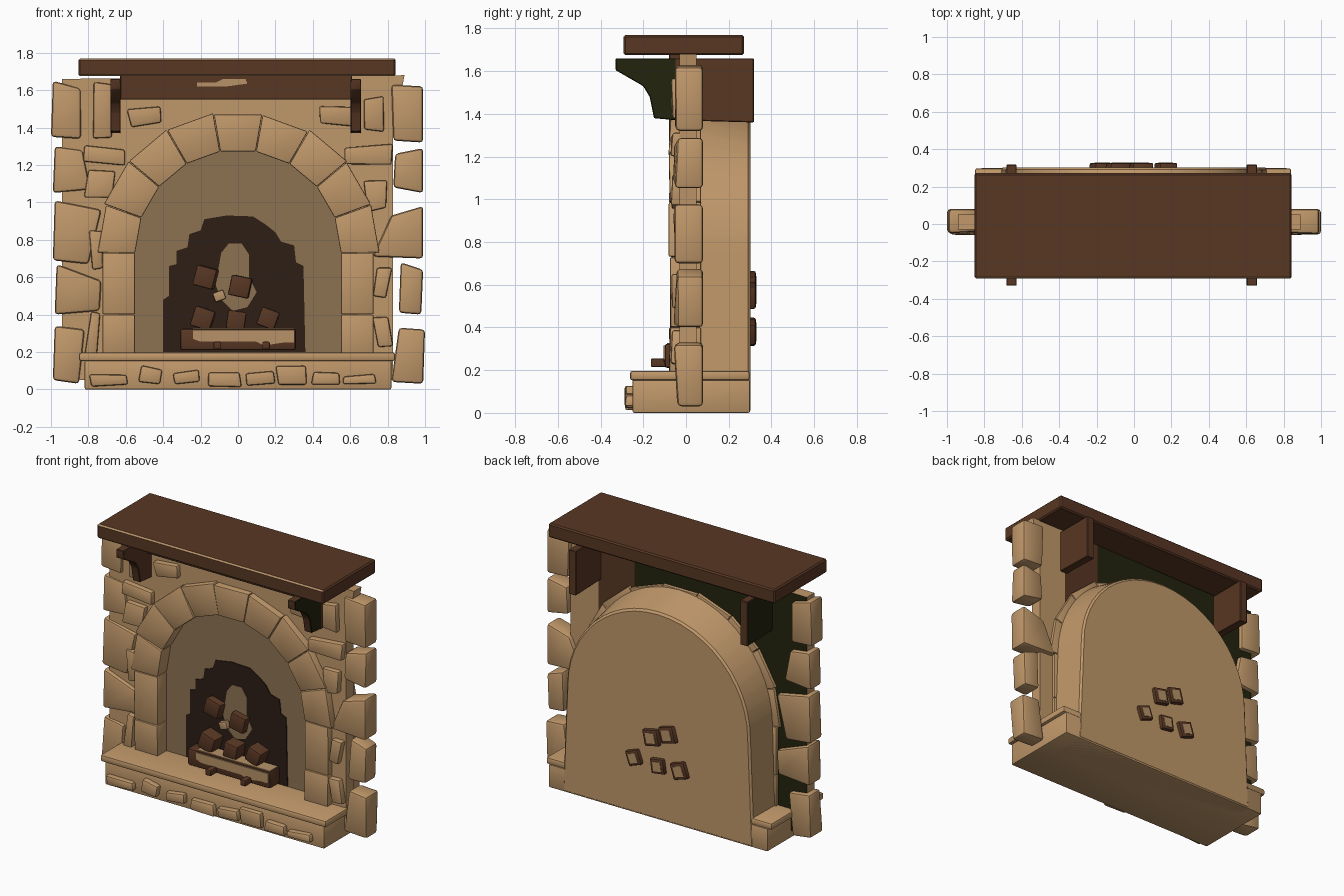
import bpy, bmesh, math, random
from mathutils import Vector

if "Cube" in bpy.data.objects:
    bpy.data.objects.remove(bpy.data.objects["Cube"])

random.seed(4)


def material(name, r, g, b):
    m = bpy.data.materials.new(name)
    m.diffuse_color = (r, g, b, 1)
    m.use_nodes = True
    m.node_tree.nodes["Principled BSDF"].inputs["Base Color"].default_value = m.diffuse_color
    return m


STONE = material("tan_stone", 0.53, 0.315, 0.145)
RECESS = material("smoky_stone", 0.27, 0.17, 0.083)
WOOD = material("brown_wood", 0.098, 0.038, 0.017)
SOOT = material("soot", 0.026, 0.013, 0.008)
OLIVE = material("dark_olive", 0.016, 0.017, 0.004)
CUT = material("pale_cut_wood", 0.48, 0.29, 0.14)


def finish(name, bm, mats):
    bmesh.ops.recalc_face_normals(bm, faces=bm.faces[:])
    mesh = bpy.data.meshes.new(name)
    bm.to_mesh(mesh)
    bm.free()
    ob = bpy.data.objects.new(name, mesh)
    bpy.context.collection.objects.link(ob)
    for m in mats:
        mesh.materials.append(m)
    return ob


def prism(name, pts, a, b, mats, bevel=0.0, seg=2, axis="y", wobble=0.0, cuts=(), rule=None, back=None):
    """Extrude a profile from a to b along y (points are x,z) or along x (points are y,z).
    back may give a different outline, with as many points, for the far end."""
    def place(p, d):
        return Vector((p[0], d, p[1])) if axis == "y" else Vector((d, p[0], p[1]))
    bm = bmesh.new()
    n = len(pts)
    va = [bm.verts.new(place(p, a + random.uniform(-wobble, wobble))) for p in pts]
    vb = [bm.verts.new(place(p, b)) for p in (back or pts)]
    bm.faces.new(va)
    bm.faces.new(vb[::-1])
    for i in range(n):
        j = (i + 1) % n
        bm.faces.new((va[i], vb[i], vb[j], va[j]))
    bmesh.ops.recalc_face_normals(bm, faces=bm.faces[:])
    if bevel:
        bmesh.ops.bevel(bm, geom=bm.edges[:], offset=bevel, segments=seg, profile=0.5,
                        affect="EDGES", clamp_overlap=True)
    for co, no in cuts:
        bmesh.ops.bisect_plane(bm, geom=bm.verts[:] + bm.edges[:] + bm.faces[:],
                               plane_co=co, plane_no=no)
    if rule:
        bm.normal_update()
        for f in bm.faces:
            f.material_index = rule(f.normal, f.calc_center_median())
    return finish(name, bm, mats)


def rect(x0, x1, z0, z1):
    return [(x0, z0), (x1, z0), (x1, z1), (x0, z1)]


def turned(cx, cz, w, h, deg, jit=0.0):
    c, s = math.cos(math.radians(deg)), math.sin(math.radians(deg))
    out = []
    for u, v in ((-1, -1), (1, -1), (1, 1), (-1, 1)):
        u = u * w / 2 + random.uniform(-jit, jit)
        v = v * h / 2 + random.uniform(-jit, jit)
        out.append((cx + u * c - v * s, cz + u * s + v * c))
    return out


def arch(rx, rz, cz, z0, base, n=24):
    """Arched outline: feet at +-base, curve springing at cz."""
    pts = [(-base, z0)]
    for i in range(n + 1):
        t = math.pi - math.pi * i / n
        pts.append((rx * math.cos(t), cz + rz * math.sin(t)))
    return pts + [(base, z0)]


# Hearth: base, top slab and small facing stones
prism("hearth_base", rect(-0.82, 0.82, 0, 0.155), -0.25, 0.30, [STONE], 0.008)
prism("hearth_slab", rect(-0.85, 0.84, 0.152, 0.197), -0.262, 0.298, [STONE], 0.012)
for cx, cz, w, h, r in ((-.69, .052, .20, .055, 3), (-.47, .075, .11, .09, -8),
                        (-.28, .062, .14, .06, 10), (-.07, .055, .17, .07, 0),
                        (.12, .06, .15, .06, 4), (.29, .075, .16, .10, 2),
                        (.47, .055, .14, .06, -3), (.65, .055, .18, .05, 6)):
    prism("hearth_stone", turned(cx, cz, w, h, r, 0.008), -0.285, -0.23, [STONE], 0.012, wobble=0.004)

# Wall with arched notch; its hidden back is dark
hole = arch(0.63, 0.63, 0.73, 0.05, 0.63)
prism("wall", [(-0.94, 0.05)] + hole + [(0.83, 0.05), (0.83, 1.35), (0.89, 1.68), (-0.94, 1.66)],
      -0.03, 0.05, [STONE, OLIVE, WOOD],
      cuts=(((0.62, 0, 0), (1, 0, 0)), ((0.35, 0, 0), (1, 0, 0))),
      rule=lambda n, c: 0 if n.y < 0.5 or c.x > 0.62 else (2 if c.x > 0.35 else 1))

# Firebox body, tapering to the back: its front is the recess panel
prism("firebox", arch(0.70, 0.75, 0.73, 0, 0.72), 0.02, 0.302, [STONE, RECESS], 0.012, 1,
      rule=lambda n, c: 1 if n.y < -0.9 else 0, back=arch(0.685, 0.67, 0.73, 0, 0.715))

# Soot stain and clear patch on the recess panel
soot = [(-.40, .20), (-.40, .48), (-.37, .50), (-.37, .66), (-.33, .67), (-.33, .74), (-.27, .76),
        (-.26, .83), (-.20, .85), (-.18, .91), (-.06, .93), (.08, .925), (.15, .88), (.20, .84),
        (.23, .79), (.30, .77), (.31, .68), (.35, .66), (.36, .20)]
prism("soot_stain", soot, 0.014, 0.022, [SOOT])
prism("clear_patch", [(-.09, .48), (-.12, .56), (-.09, .73), (-.05, .78), (.02, .78), (.06, .72),
                      (.06, .60), (.10, .52), (.05, .44), (-.03, .42)], 0.011, 0.018, [RECESS])

# Arch stones and jamb blocks
CZ, RI, RO, N = 0.73, 0.55, 0.762, 9
for i in range(N):
    t0, t1 = math.pi * i / N + 0.002, math.pi * (i + 1) / N - 0.002
    ro = RO + random.uniform(-0.015, 0.004)
    pts = [(r * math.cos(t), CZ + r * math.sin(t))
           for r, t in ((RI, t0), (ro, t0), (ro, t1), (RI, t1))]
    prism("arch_stone", pts, -0.076, 0.07, [STONE], 0.007, wobble=0.006)
for s in (-1, 1):
    for z0, z1 in ((0.19, 0.40), (0.402, 0.728)):
        x = sorted((s * 0.55, s * 0.725))
        prism("jamb_block", rect(x[0], x[1], z0, z1), -0.076, 0.07, [STONE], 0.007, wobble=0.004)

# Large rough stones along the outer edges
EDGE = [(-1, 1.35, -.84, 1.34, -.84, 1.61, -.99, 1.65), (-.99, 1.05, -.79, 1.07, -.83, 1.28, -.98, 1.30),
        (-.99, .69, -.80, .67, -.73, .96, -.98, 1.01), (-.98, .40, -.74, .42, -.73, .58, -.97, .67),
        (-.99, .05, -.85, .03, -.82, .32, -.98, .34),
        (.83, 1.33, .99, 1.32, .99, 1.62, .82, 1.63), (.83, 1.08, .99, 1.05, .99, 1.29, .84, 1.26),
        (.72, .71, .99, .70, .99, .98, .82, .93), (.86, .41, .98, .40, .99, .64, .87, .68),
        (.82, .04, .99, .03, 1.0, .32, .86, .33)]
for q in EDGE:
    prism("edge_stone", [(q[k], q[k + 1]) for k in range(0, 8, 2)], -0.05, 0.08, [STONE], 0.018,
          wobble=0.012)

# Smaller stones set in the wall face
for cx, cz, w, h, r in ((-.73, 1.49, .09, .30, 0), (-.50, 1.46, .17, .10, 5), (-.71, 1.25, .23, .09, -3),
                        (-.74, 1.10, .13, .15, -8), (-.76, .75, .07, .20, 5), (-.77, .30, .07, .24, -4),
                        (.52, 1.46, .18, .10, -3), (.70, 1.25, .25, .10, 2), (.735, 1.04, .12, .16, 4),
                        (.72, 1.47, .10, .18, 0), (.77, .57, .09, .16, -10), (.77, .30, .08, .16, 8)):
    prism("wall_stone", turned(cx, cz, w, h, r, 0.012), -0.068, 0.0, [STONE], 0.012, wobble=0.006)

# Mantel shelf with worn long edges, beam and its worn streak
prism("mantel_shelf", rect(-0.853, 0.843, 1.675, 1.77), -0.292, 0.272, [WOOD, CUT], 0.009, 1,
      rule=lambda n, c: 1 if 0.3 < abs(n.z) < 0.95 and n.y < -0.3 else 0)
prism("mantel_beam", rect(-0.63, 0.61, 1.55, 1.68), -0.08, -0.02, [WOOD], 0.004, 1)
prism("worn_streak", [(-.22, 1.62), (-.06, 1.62), (.05, 1.635), (.04, 1.66), (-.08, 1.66), (-.12, 1.64),
                      (-.22, 1.64)], -0.086, -0.078, [CUT])

# Corbels run through the wall: shaped bracket in front, block behind
bracket = [(-.33, 1.66), (-.33, 1.605), (-.20, 1.53), (-.17, 1.48), (-.15, 1.38), (-.04, 1.37),
           (.318, 1.36), (.318, 1.66)]
for x in (-0.655, 0.63):
    prism("corbel", bracket, x - 0.028, x + 0.028, [WOOD, OLIVE], 0.004, 1, axis="x",
          cuts=(((0, -0.05, 0), (0, 1, 0)),),
          rule=lambda n, c: 1 if (c.x > 0.64 and c.y < -0.05) or (c.x < 0 and n.x < -0.9) else 0)

# Stacked logs seen end-on, poking out through the back with pale ends
for cx, cz, w, r, dx in ((-.18, .60, .11, -15, .10), (.01, .55, .11, -12, .03), (-.19, .38, .11, -18, .02),
                         (.16, .38, .10, -20, .01), (-.01, .37, .10, -8, 0)):
    front = -0.03 if cz > 0.5 else -0.075
    prism("stacked_log", turned(cx, cz, w, w, r), front, 0.327, [WOOD], 0.010,
          back=turned(cx + dx, cz, w, w, r))
    prism("log_end", turned(cx + dx, cz, w * 0.6, w * 0.62, r), 0.322, 0.330, [CUT])
prism("ember_chip", turned(-.10, .50, .06, .05, 20), -0.02, 0.02, [CUT], 0.006)

# Front log with split face, resting on two short supports
prism("front_log", rect(-0.31, 0.31, 0.21, 0.325), -0.10, 0.01, [WOOD], 0.014)
prism("split_face", [(-.24, .27), (-.20, .255), (.10, .255), (.14, .235), (.24, .25), (.30, .25),
                     (.30, .315), (-.24, .315)], -0.105, -0.097, [CUT])
prism("split_top", rect(-0.24, 0.30, 0.322, 0.328), -0.09, 0.0, [CUT])
for x in (-0.11, 0.15):
    prism("log_support", rect(x - 0.02, x + 0.02, 0.215, 0.255), -0.165, 0.0, [WOOD], 0.006)

# Smooth the rounded stone edges
for ob in bpy.context.collection.objects:
    ob.select_set(True)
    bpy.context.view_layer.objects.active = ob
bpy.ops.object.shade_smooth_by_angle(angle=math.radians(35))
